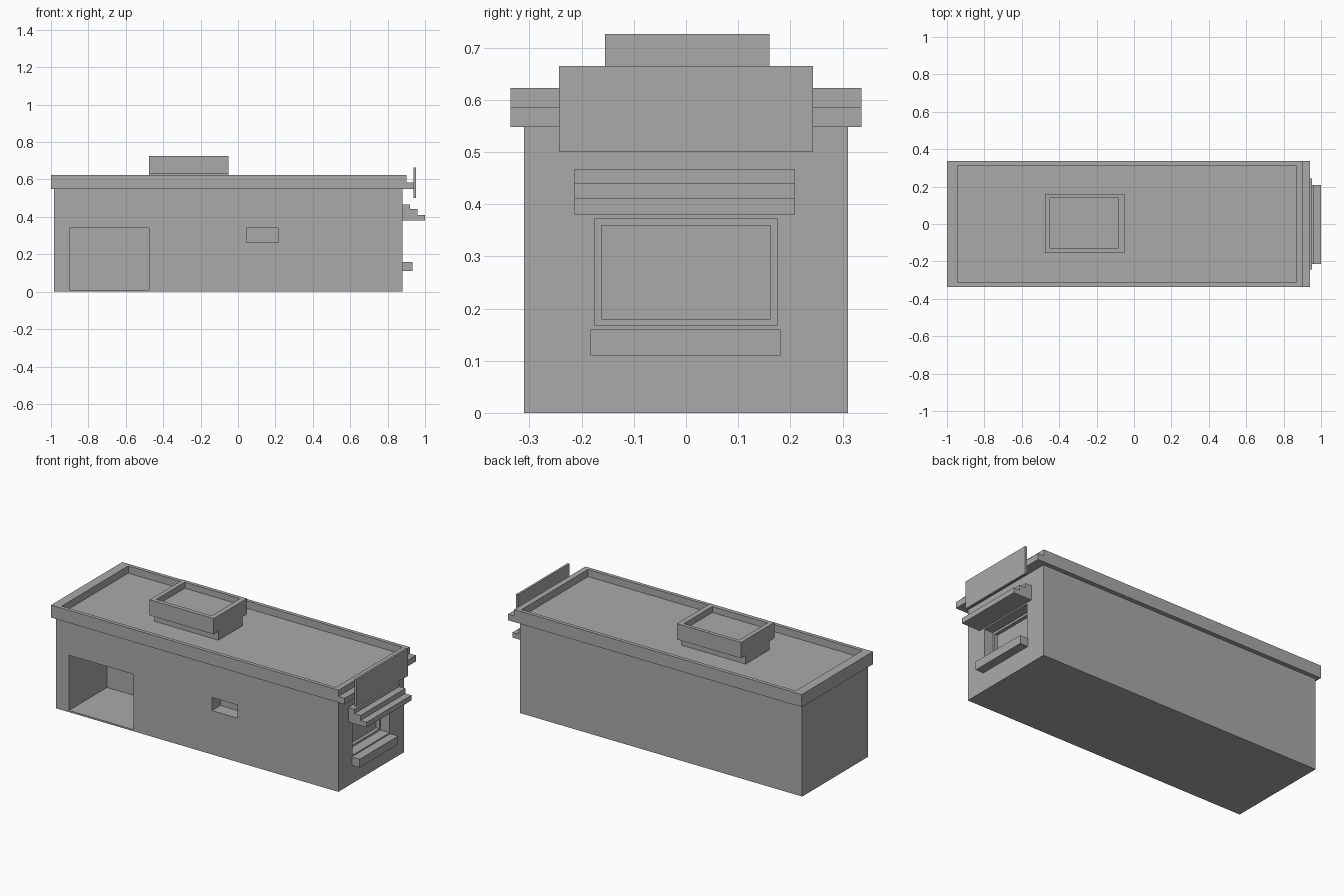
import bpy
import bmesh

old = bpy.data.objects.get("Cube")
if old:
    bpy.data.objects.remove(old, do_unlink=True)

grey = bpy.data.materials.new("plain grey")
grey.use_nodes = True
color = (0.4, 0.4, 0.4, 1)
grey.diffuse_color = color
grey.node_tree.nodes["Principled BSDF"].inputs["Base Color"].default_value = color


def box(name, x, y, z):
    """Axis-aligned block from (low, high) ranges."""
    bm = bmesh.new()
    bmesh.ops.create_cube(bm, size=1)
    for v in bm.verts:
        v.co = [r[0] if c < 0 else r[1] for c, r in zip(v.co, (x, y, z))]
    mesh = bpy.data.meshes.new(name)
    bm.to_mesh(mesh)
    bm.free()
    mesh.materials.append(grey)
    obj = bpy.data.objects.new(name, mesh)
    bpy.context.collection.objects.link(obj)
    return obj


def prism(name, profile, y):
    """Extrude an (x, z) outline along y."""
    bm = bmesh.new()
    face = bm.faces.new([bm.verts.new((px, y[0], pz)) for px, pz in profile])
    ext = bmesh.ops.extrude_face_region(bm, geom=[face])
    moved = [g for g in ext["geom"] if isinstance(g, bmesh.types.BMVert)]
    bmesh.ops.translate(bm, verts=moved, vec=(0, y[1] - y[0], 0))
    bmesh.ops.recalc_face_normals(bm, faces=bm.faces)
    mesh = bpy.data.meshes.new(name)
    bm.to_mesh(mesh)
    bm.free()
    mesh.materials.append(grey)
    obj = bpy.data.objects.new(name, mesh)
    bpy.context.collection.objects.link(obj)
    return obj


def cut(target, x, y, z):
    """Carve a block-shaped recess and discard the cutter."""
    cutter = box("cutter", x, y, z)
    cutter.hide_render = True
    mod = target.modifiers.new("recess", "BOOLEAN")
    mod.operation = "DIFFERENCE"
    mod.solver = "EXACT"
    mod.object = cutter
    bpy.context.view_layer.objects.active = target
    bpy.ops.object.modifier_apply(modifier=mod.name)
    bpy.data.objects.remove(cutter, do_unlink=True)


# Building with garage bay, front hatch and framed end window
END = 0.88
walls = box("walls", (-0.985, END), (-0.31, 0.31), (0, 0.55))
cut(walls, (-0.9, -0.475), (-0.4, 0.05), (0.01, 0.34))
cut(walls, (0.045, 0.215), (-0.4, -0.23), (0.262, 0.34))
cut(walls, (END - 0.06, 1), (-0.175, 0.175), (0.168, 0.372))
cut(walls, (END - 0.08, 1), (-0.162, 0.162), (0.18, 0.359))

# Roof slab with parapet and a stepped end
roof = prism("roof", [(-1, 0.548), (0.94, 0.548), (0.94, 0.585),
                      (0.9, 0.585), (0.9, 0.623), (-1, 0.623)], (-0.336, 0.336))
cut(roof, (-0.945, 0.867), (-0.314, 0.314), (0.58, 0.7))

# Rooftop vent: narrow base under a wider tray
box("vent_base", (-0.475, -0.052), (-0.11, 0.115), (0.575, 0.634))
tray = box("vent_tray", (-0.475, -0.052), (-0.155, 0.16), (0.632, 0.726))
cut(tray, (-0.448, -0.083), (-0.13, 0.138), (0.69, 0.8))

# End wall fittings: sign board, stepped awning and window sill
box("sign_board", (0.939, 0.952), (-0.243, 0.243), (0.5, 0.665))
prism("awning", [(END, 0.38), (1, 0.38), (1, 0.411), (0.96, 0.411), (0.96, 0.441),
                 (0.92, 0.441), (0.92, 0.467), (END, 0.467)], (-0.214, 0.209))
box("window_sill", (END, 0.932), (-0.183, 0.181), (0.11, 0.16))
